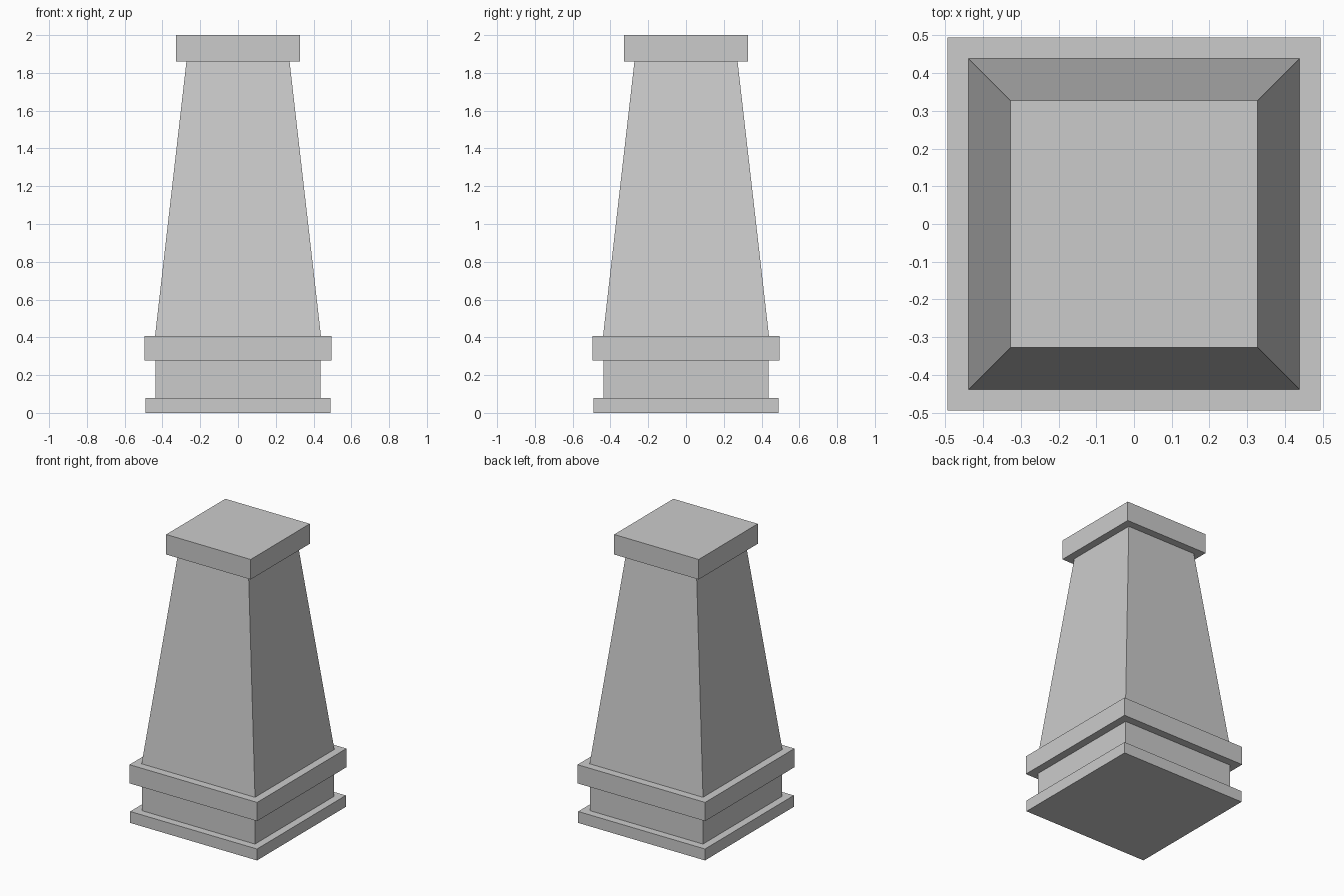
import bpy
import bmesh

if "Cube" in bpy.data.objects:
    bpy.data.objects.remove(bpy.data.objects["Cube"])

# Square profile from bottom to top: (half width, height)
PROFILE = [
    (0.491, 0.0), (0.491, 0.08),      # plinth
    (0.438, 0.08), (0.438, 0.277),    # neck
    (0.494, 0.277), (0.494, 0.408),   # band
    (0.439, 0.408), (0.273, 1.86),    # tapered shaft
    (0.327, 1.86), (0.327, 2.0),      # cap
]
CORNERS = [(-1, -1), (1, -1), (1, 1), (-1, 1)]

bm = bmesh.new()
rings = [[bm.verts.new((sx * h, sy * h, z)) for sx, sy in CORNERS]
         for h, z in PROFILE]

# Side faces between neighbouring rings
for low, high in zip(rings, rings[1:]):
    for i in range(4):
        j = (i + 1) % 4
        bm.faces.new((low[i], low[j], high[j], high[i]))

# Closed underside and top
bm.faces.new(rings[0][::-1])
bm.faces.new(rings[-1])
bmesh.ops.recalc_face_normals(bm, faces=bm.faces)

mesh = bpy.data.meshes.new("tapered_pedestal")
bm.to_mesh(mesh)
bm.free()
bpy.context.collection.objects.link(bpy.data.objects.new("tapered_pedestal", mesh))
